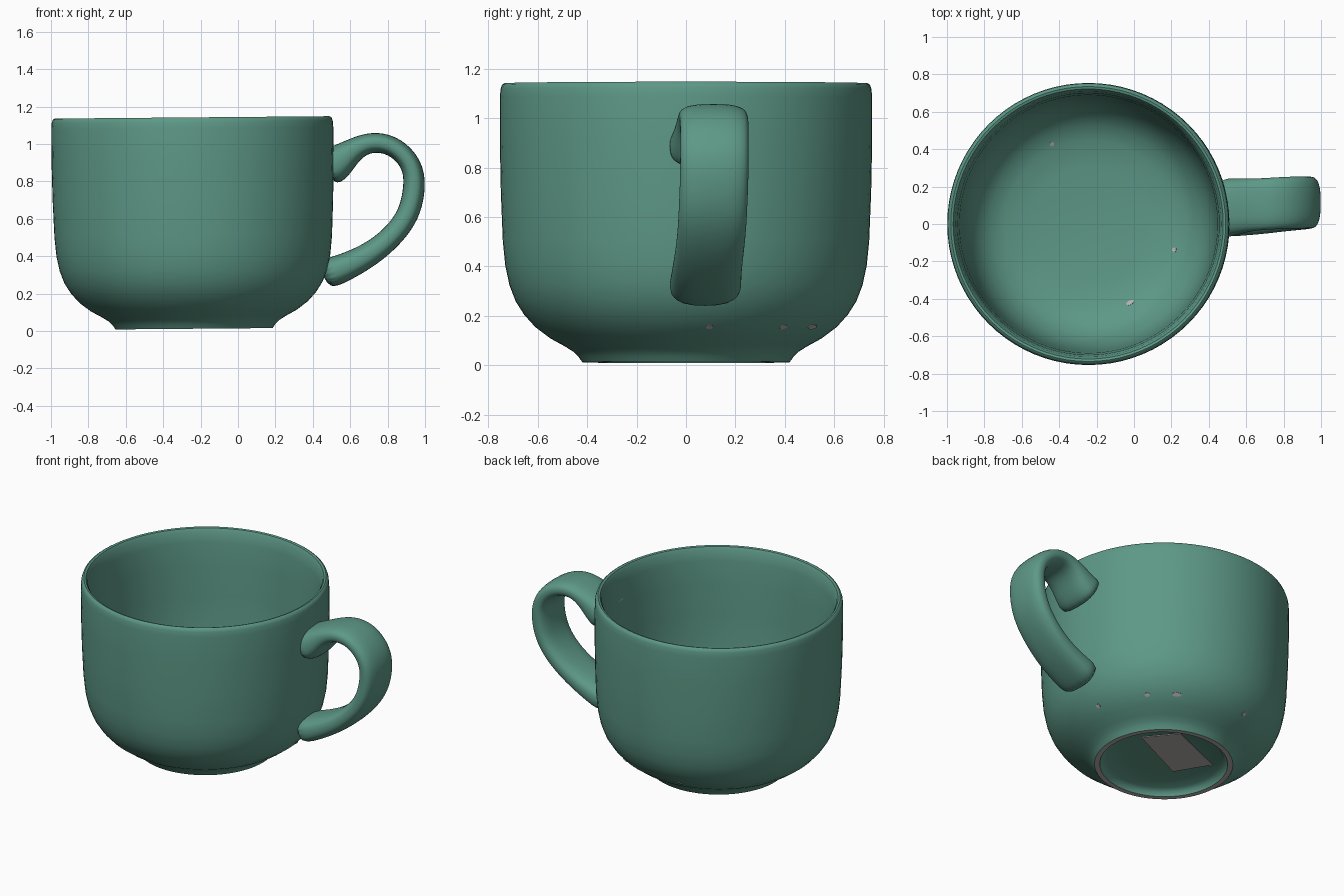
import bpy, bmesh, math
from mathutils import Vector, Matrix

if "Cube" in bpy.data.objects:
    bpy.data.objects.remove(bpy.data.objects["Cube"])

CX = -0.235  # cup axis in x


def material(name, rgb):
    m = bpy.data.materials.new(name)
    m.diffuse_color = (*rgb, 1.0)
    m.use_nodes = True
    m.node_tree.nodes["Principled BSDF"].inputs["Base Color"].default_value = m.diffuse_color
    return m


GREEN = material("green glaze", (0.11, 0.315, 0.24))
GREY = material("bare clay grey", (0.46, 0.43, 0.42))


def make_object(name, bm, mats, angle=40):
    bmesh.ops.recalc_face_normals(bm, faces=bm.faces)
    me = bpy.data.meshes.new(name)
    bm.to_mesh(me)
    bm.free()
    ob = bpy.data.objects.new(name, me)
    bpy.context.collection.objects.link(ob)
    for m in mats:
        me.materials.append(m)
    bpy.ops.object.select_all(action='DESELECT')
    ob.select_set(True)
    bpy.context.view_layer.objects.active = ob
    bpy.ops.object.shade_smooth_by_angle(angle=math.radians(angle))
    return ob


# Cup: one lathed profile (radius, height) from under the foot, up the outside, down the inside
profile = [
    (0, .052), (.2, .052), (.35, .048), (.38, .03), (.388, .008),
    (.42, .008), (.435, .03), (.455, .05), (.49, .072), (.55, .105), (.61, .15),
    (.655, .20), (.69, .255), (.715, .32), (.732, .40), (.742, .5), (.75, .7),
    (.754, .9), (.754, 1.08), (.751, 1.115), (.745, 1.132), (.735, 1.138),
    (.722, 1.134), (.711, 1.115), (.70, 1.05), (.69, .9), (.682, .7), (.674, .5),
    (.66, .4), (.635, .31), (.59, .23), (.53, .175), (.45, .14), (.3, .118), (0, .112)]
bm = bmesh.new()
verts = [bm.verts.new((r, 0, z)) for r, z in profile]
edges = [bm.edges.new(p) for p in zip(verts, verts[1:])]
bmesh.ops.spin(bm, geom=verts + edges, axis=(0, 0, 1), cent=(0, 0, 0),
               angle=math.tau, steps=80, use_duplicate=False)
bmesh.ops.remove_doubles(bm, verts=bm.verts, dist=1e-5)
# bare clay on the foot ring
for f in bm.faces:
    c = f.calc_center_median()
    if c.z < 0.009 and 0.38 < c.xy.length < 0.43:
        f.material_index = 1
# the cup leans very slightly
tilt = Matrix.Translation((CX, 0, 0.004)) @ Matrix.Rotation(math.radians(-0.5), 4, 'Y')
bmesh.ops.transform(bm, matrix=tilt, verts=bm.verts)
cup = make_object("cup_body", bm, [GREEN, GREY])

# Handle: stations of x, z, y centre, half thickness, half width
stations = [
    (.465, .865, .085, .105, .165), (.53, .895, .09, .098, .155), (.60, .957, .10, .068, .145),
    (.67, .998, .105, .056, .14), (.745, 1.011, .11, .055, .14), (.83, .99, .115, .054, .14),
    (.90, .93, .115, .055, .14), (.938, .86, .115, .057, .14), (.945, .77, .115, .06, .14),
    (.922, .645, .11, .06, .14), (.862, .545, .105, .06, .14), (.77, .455, .095, .062, .14),
    (.67, .388, .085, .068, .142), (.56, .335, .08, .076, .145), (.45, .295, .075, .085, .15)]
SIDES = 20
bm = bmesh.new()
rings = []
for i, (x, z, y, ht, hw) in enumerate(stations):
    a, b = stations[max(i - 1, 0)], stations[min(i + 1, len(stations) - 1)]
    t = Vector((b[0] - a[0], 0, b[1] - a[1])).normalized()
    n = Vector((-t.z, 0, t.x))
    ring = []
    for k in range(SIDES):
        u = math.tau * k / SIDES
        c, s = math.cos(u), math.sin(u)
        # rounded strap section
        w = math.copysign(abs(c) ** 0.75, c) * hw
        h = math.copysign(abs(s) ** 0.75, s) * ht
        ring.append(bm.verts.new(Vector((x, y + w, z)) + n * h))
    rings.append(ring)
for p, q in zip(rings, rings[1:]):
    for k in range(SIDES):
        j = (k + 1) % SIDES
        bm.faces.new((p[k], p[j], q[j], q[k]))
bm.faces.new(rings[0])
bm.faces.new(rings[-1])
handle = make_object("handle", bm, [GREEN], 180)
sub = handle.modifiers.new("smooth", 'SUBSURF')
sub.levels = sub.render_levels = 2

# Grey unglazed patch in the recess under the foot
bm = bmesh.new()
corners = [(.27, .11), (.12, .30), (-.27, .14), (-.14, -.08)]
bm.faces.new([bm.verts.new((x, y, .050)) for x, y in corners])
ext = bmesh.ops.extrude_face_region(bm, geom=bm.faces[:])
bmesh.ops.translate(bm, vec=(0, 0, -.005),
                    verts=[v for v in ext["geom"] if isinstance(v, bmesh.types.BMVert)])
bmesh.ops.transform(bm, matrix=tilt, verts=bm.verts)
make_object("underside_patch", bm, [GREY])


# Tiny grey glaze chips lying on the cup surface
def chip(name, angle, radius, z, length, width):
    a = math.radians(angle)
    p = Vector((CX + radius * math.cos(a), radius * math.sin(a), z))
    _, loc, nor, _ = cup.closest_point_on_mesh(p)
    bm = bmesh.new()
    bmesh.ops.create_cone(bm, cap_ends=True, segments=8, radius1=1, radius2=1, depth=.005)
    side = Vector((-math.sin(a), math.cos(a), 0))
    up = nor.cross(side).normalized()
    side = up.cross(nor)
    basis = Matrix((side, up, nor)).transposed().to_4x4()
    m = Matrix.Translation(loc) @ basis @ Matrix.Diagonal((length, width, 1, 1))
    bmesh.ops.transform(bm, matrix=m, verts=bm.verts)
    make_object(name, bm, [GREY])


for i, (ang, ln) in enumerate([(57.5, .03), (40.6, .018), (9, .015), (103, .015)]):
    chip(f"outer_chip_{i + 1}", ang, .61, .15, ln, .014)
for i, (ang, ln) in enumerate([(-63, .022), (-17, .012), (115.5, .012)]):
    chip(f"inner_chip_{i + 1}", ang, .475, .15, ln, .013)
